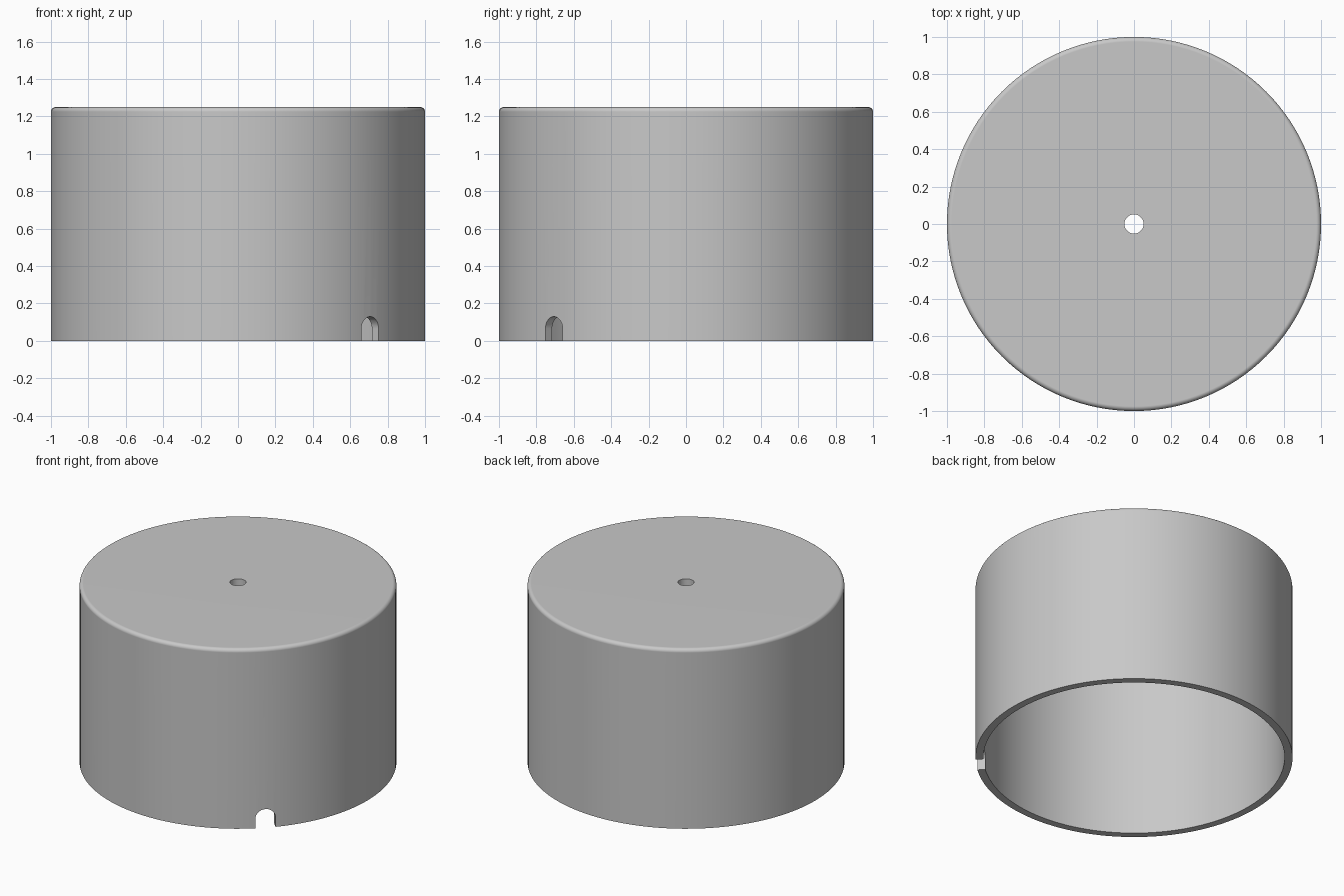
import bpy, bmesh
from math import sin, cos, pi, radians

if "Cube" in bpy.data.objects:
    bpy.data.objects.remove(bpy.data.objects["Cube"], do_unlink=True)

RADIUS, HEIGHT, WALL = 1.0, 1.25, 0.05
HOLE, FILLET, SLOT = 0.051, 0.025, 0.065
SIDES = 128


def new_object(name, bm):
    bmesh.ops.recalc_face_normals(bm, faces=bm.faces)
    mesh = bpy.data.meshes.new(name)
    bm.to_mesh(mesh)
    bm.free()
    obj = bpy.data.objects.new(name, mesh)
    bpy.context.collection.objects.link(obj)
    return obj


def apply_modifier(obj, mod):
    bpy.context.view_layer.objects.active = obj
    bpy.ops.object.modifier_apply(modifier=mod.name)


# Single matte grey
grey = bpy.data.materials.new("plain_grey")
grey.use_nodes = True
colour = (0.58, 0.58, 0.58, 1)
grey.diffuse_color = colour
grey.node_tree.nodes["Principled BSDF"].inputs["Base Color"].default_value = colour

# Hollow cap: closed wall section with a rounded top edge, turned about z
inner = RADIUS - WALL
ceiling = HEIGHT - WALL
arc = [pi / 2 * i / 6 for i in range(7)]
section = [(HOLE, ceiling), (inner, ceiling), (inner, 0), (RADIUS, 0)]
section += [(RADIUS - FILLET + FILLET * cos(a), HEIGHT - FILLET + FILLET * sin(a)) for a in arc]
section += [(HOLE, HEIGHT)]

bm = bmesh.new()
loop = [bm.verts.new((r, 0, z)) for r, z in section]
edges = [bm.edges.new((a, b)) for a, b in zip(loop, loop[1:] + loop[:1])]
bmesh.ops.spin(bm, geom=loop + edges, axis=(0, 0, 1), cent=(0, 0, 0),
               angle=2 * pi, steps=SIDES, use_merge=True)
bmesh.ops.remove_doubles(bm, verts=bm.verts, dist=0.0001)
cap = new_object("hollow_cap", bm)
cap.data.materials.append(grey)

# Arched cable slot through the wall at the front left
bm = bmesh.new()
arch = [(SLOT, -0.1)]
arch += [(SLOT * cos(pi * i / 16), SLOT + SLOT * sin(pi * i / 16)) for i in range(17)]
arch += [(-SLOT, -0.1)]
face = bm.faces.new([bm.verts.new((0.8, y, z)) for y, z in arch])
side = bmesh.ops.extrude_face_region(bm, geom=[face])
bmesh.ops.translate(bm, vec=(0.4, 0, 0),
                    verts=[v for v in side["geom"] if isinstance(v, bmesh.types.BMVert)])
cutter = new_object("slot_cutter", bm)
cutter.hide_render = True
cutter.rotation_euler.z = radians(-45)
cutter.data.materials.append(grey)
bpy.context.view_layer.update()

cut = cap.modifiers.new("slot", "BOOLEAN")
cut.operation = "DIFFERENCE"
cut.solver = "EXACT"
cut.object = cutter
apply_modifier(cap, cut)
bpy.data.objects.remove(cutter, do_unlink=True)

# Smooth walls, crisp rims, flat top
bpy.ops.object.select_all(action="DESELECT")
cap.select_set(True)
bpy.context.view_layer.objects.active = cap
bpy.ops.object.shade_smooth_by_angle(angle=radians(30))
weighted = cap.modifiers.new("flat_top", "WEIGHTED_NORMAL")
weighted.keep_sharp = True
